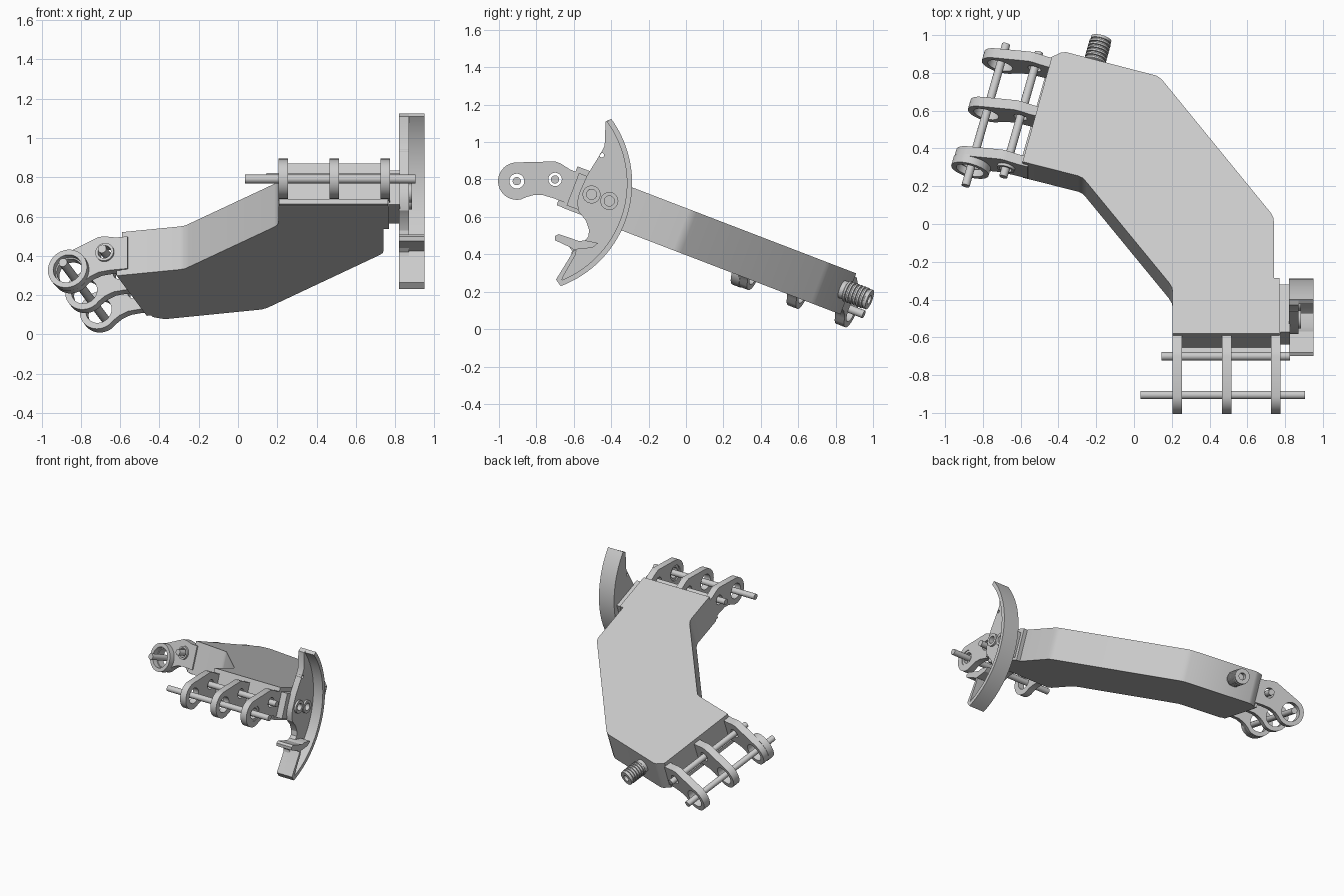
import bpy, bmesh
from math import sin, cos, radians, pi
from mathutils import Matrix, Vector

if "Cube" in bpy.data.objects:
    bpy.data.objects.remove(bpy.data.objects["Cube"])

TILT = radians(21)


def frame(a, b, c, o):
    # matrix whose columns are the profile axes and the extrusion axis
    m = Matrix((a, b, c)).transposed().to_4x4()
    m.translation = Vector(o)
    return m


# slab frame: x across, y along the sloping top face, z normal to it
SLAB = Matrix.Translation((0, -0.58, 0.87)) @ Matrix.Rotation(-TILT, 4, 'X')


def arc(c, r, a0, a1, n=24):
    return [(c[0] + r * cos(radians(a0 + (a1 - a0) * i / n)),
             c[1] + r * sin(radians(a0 + (a1 - a0) * i / n))) for i in range(n + 1)]


def circle(c, r, n=32):
    return arc(c, r, 0, 360, n)[:-1]


def finish(name, bm):
    bmesh.ops.recalc_face_normals(bm, faces=bm.faces[:])
    me = bpy.data.meshes.new(name)
    bm.to_mesh(me)
    bm.free()
    me.shade_smooth()
    me.set_sharp_from_angle(angle=radians(25))
    ob = bpy.data.objects.new(name, me)
    bpy.context.collection.objects.link(ob)
    return ob


def prism(name, pts, z0, z1, m, holes=()):
    bm = bmesh.new()
    for loop in [pts, *holes]:
        vs = [bm.verts.new((p[0], p[1], z0)) for p in loop]
        for i, v in enumerate(vs):
            bm.edges.new((v, vs[i - 1]))
    if holes:
        bmesh.ops.triangle_fill(bm, edges=bm.edges[:], use_beauty=True)
    else:
        bm.faces.new(bm.verts[:])
    ext = bmesh.ops.extrude_face_region(bm, geom=bm.faces[:])
    bmesh.ops.translate(bm, vec=(0, 0, z1 - z0),
                        verts=[g for g in ext['geom'] if isinstance(g, bmesh.types.BMVert)])
    bm.transform(m)
    return finish(name, bm)


def lathe(name, prof, m, n=32):
    # closed (radius, height) profile turned about the local z axis
    bm = bmesh.new()
    rings = [[bm.verts.new((r * cos(2 * pi * i / n), r * sin(2 * pi * i / n), h))
              for i in range(n)] for r, h in prof]
    for k in range(len(rings)):
        a, b = rings[k - 1], rings[k]
        for i in range(n):
            j = (i + 1) % n
            bm.faces.new((a[i], a[j], b[j], b[i]))
    bm.transform(m)
    return finish(name, bm)


def tube(name, c, r0, r1, z0, z1, m):
    return lathe(name, [(r0, z0), (r1, z0), (r1, z1), (r0, z1)],
                 m @ Matrix.Translation((c[0], c[1], 0)))


# main slab, outline read from above
outline = [(.205, -.58), (.77, -.58), (.77, -.285), (.74, -.285), (.74, .015), (.737, .035), (.725, .058),
           (.16, .75), (.145, .767), (.12, .785), (-.36, .91), (-.385, .908), (-.435, .885),
           (-.59, .33), (-.295, .255), (-.27, .243), (-.25, .22), (.185, -.31), (.2, -.335), (.205, -.36)]
prism("slab_body", [(x, (y + .58) / cos(TILT)) for x, y in outline], -.235, 0, SLAB)

# hinge ends: three lugs, two pins and a lip each
MAIN, SMALL = (.275, -.19), (.087, -.108)
LUG = ([(-.03, -.03), (.03, -.03), (.09, -.018), (.121, -.018)] + arc(MAIN, .1, 66, -125)
       + [(.195, -.25), (.165, -.228), (.12, -.21), (.06, -.205), (-.03, -.205)])


def hinge(name, m, starts, width, length, bore, main_pin, small_pin):
    for i, s in enumerate(starts):
        prism(f"{name}_lug_{i + 1}", LUG, s, s + width, m,
              [circle(MAIN, bore), circle(SMALL, .036)])
    for label, c, (a, b) in (("main_pin", MAIN, main_pin), ("small_pin", SMALL, small_pin)):
        prism(f"{name}_{label}", circle(c, .022, 24), a, b, m)
    prism(f"{name}_lip", [(-.01, -.233), (.03, -.233), (.03, -.205), (-.01, -.205)], .005, length - .005, m)


front = SLAB @ frame((0, -1, 0), (0, 0, 1), (1, 0, 0), (.205, 0, 0))
hinge("front_hinge", front, (0, .26, .52), .05, .565, .058, (-.17, .70), (-.06, .62))
tube("front_hinge_bush", MAIN, .04, .06, .53, .565, front)

s, c = sin(radians(15)), cos(radians(15))
left = SLAB @ frame((-c, s, 0), (0, 0, 1), (s, c, 0), (-.59, .975, 0))
hinge("left_hinge", left, (-.01, .28, .565), .055, .6, .068, (-.14, .69), (-.07, .66))
tube("left_hinge_flange", MAIN, .075, .103, -.05, 0, left)
tube("left_hinge_collar", SMALL, .034, .048, -.025, 0, left)

# ribbed connector on the rear edge
plug = SLAB @ frame((c, -s, 0), (0, 0, 1), (-s, -c, 0), (-.222, 1.53, -.106))
plug = plug @ Matrix.Rotation(pi, 4, 'X')
prof = [(.025, 0), (.05, 0), (.05, .05)]
for i in range(6):
    h = .055 + i * .02
    prof += [(.058, h), (.058, h + .01), (.05, h + .012), (.05, h + .018)]
prof += [(.055, .175), (.055, .19), (.025, .19)]
lathe("connector", prof, plug)
prism("connector_core", circle((0, 0), .025, 24), 0, .15, plug)

# crescent guide on the right: thin web, full-width rim, hook and lower edge
SIDE = frame((0, 1, 0), (0, 0, 1), (1, 0, 0), (0, 0, 0))
CENTRE, R = (-.875, .78), .587
X0, X1, XW = .82, .95, .87
bolts = [(-.505, .72), (-.41, .685)]
web = arc(CENTRE, R - .005, -69.6, 36, 40) + [
    (-.43, 1.11), (-.435, .98), (-.46, .93), (-.53, .82), (-.57, .73), (-.582, .68), (-.575, .63),
    (-.535, .58), (-.518, .53), (-.522, .495), (-.54, .475), (-.57, .47),
    (-.68, .508), (-.70, .498), (-.70, .475), (-.625, .44), (-.61, .42), (-.612, .4), (-.695, .265)]
prism("guide_web", web, X0, XW, SIDE, [circle(b, .027, 24) for b in bolts] + [circle((-.45, .93), .012, 16)])
prism("guide_rim", arc(CENTRE, R, -69.6, 36, 40) + arc(CENTRE, R - .028, 36, -69.6, 40), X0, X1, SIDE)
prism("guide_hook", [(-.70, .475), (-.625, .44), (-.60, .425), (-.50, .435), (-.47, .46), (-.54, .475),
                     (-.57, .47), (-.68, .508), (-.70, .498)], X0, X1, SIDE)
prism("guide_lower_edge", [(-.67, .23), (-.695, .265), (-.612, .4), (-.60, .425), (-.585, .42),
                           (-.592, .395), (-.66, .275)], X0, X1, SIDE)
for i, b in enumerate(bolts):
    tube(f"guide_boss_{i + 1}", b, .027, .048, .80, .885, SIDE)
    prism(f"guide_bolt_{i + 1}", circle(b, .0275, 24), .76, .84, SIDE)

# block joining the guide to the slab
prism("guide_mount", [(.76, .02), (.825, .02), (.825, .29), (.76, .29)], -.215, -.03, SLAB)
